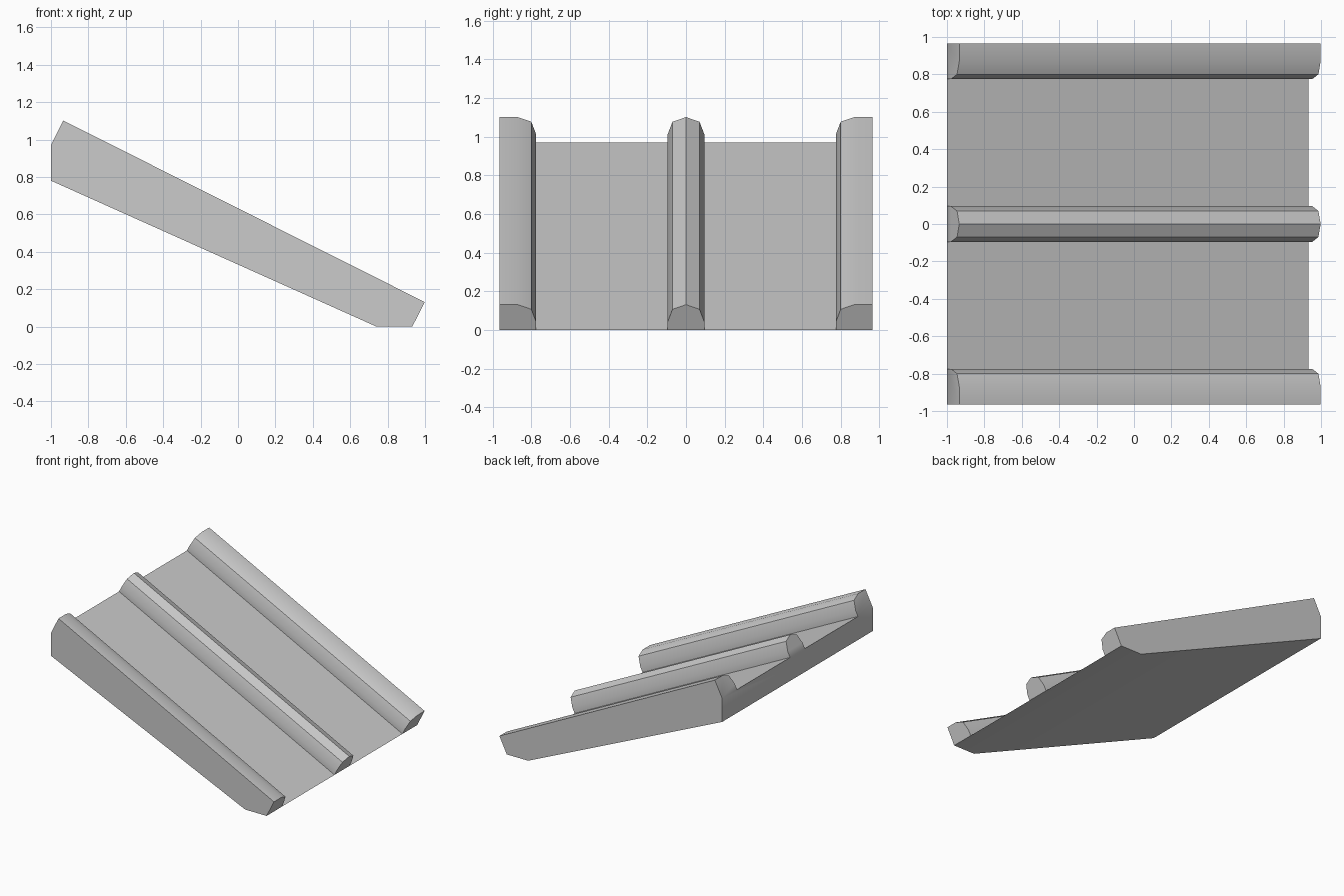
import bpy, bmesh, math
from mathutils import Vector

if "Cube" in bpy.data.objects:
    bpy.data.objects.remove(bpy.data.objects["Cube"])

# Deck line in the XZ plane: high and low ends of the top and the underside
top_ends = [Vector((-1, 0, 0.97)), Vector((0.932, 0, 0))]
base_ends = [Vector((-1, 0, 0.78)), Vector((0.74, 0, 0))]
slope = (top_ends[1] - top_ends[0]).normalized()
normal = Vector((-slope.z, 0, slope.x))
W = 0.965

# Cross-section (y, height above deck): side rail, deck, half of the middle rib
half = [(-W, 0), (-W, 0.147), (-0.87, 0.147), (-0.80, 0.12), (-0.775, 0.047), (-0.775, 0),
        (-0.095, 0), (-0.095, 0.047), (-0.07, 0.12), (0, 0.147)]
section = half + [(-y, h) for y, h in reversed(half[:-1])]
rails = [range(0, 6), range(6, 13), range(13, 19)]
deck_idx = [i for i, (y, h) in enumerate(section) if h == 0]

bm = bmesh.new()
rings, bases = [], []
for t, b in zip(top_ends, base_ends):
    rings.append([bm.verts.new(t + normal * h + Vector((0, y, 0))) for y, h in section])
    bases.append([bm.verts.new(b + Vector((0, y, 0))) for y in (-W, W)])
(hi, lo), (bhi, blo) = rings, bases

# Top surface along the slope (outer walls are made as single panels below)
for i in range(1, len(section) - 2):
    bm.faces.new((hi[i], lo[i], lo[i + 1], hi[i + 1]))

# Rail ends and slab ends
for ring, base in zip(rings, bases):
    for r in rails:
        bm.faces.new([ring[i] for i in r])
    bm.faces.new([ring[i] for i in deck_idx] + [base[1], base[0]])

# Flat side walls and underside
for s, a, b in ((0, 0, 1), (1, -1, -2)):
    bm.faces.new((bhi[s], hi[a], hi[b], lo[b], lo[a], blo[s]))
bm.faces.new((bhi[0], blo[0], blo[1], bhi[1]))

bmesh.ops.recalc_face_normals(bm, faces=bm.faces[:])
mesh = bpy.data.meshes.new("railed_ramp")
bm.to_mesh(mesh)
bm.free()
ramp = bpy.data.objects.new("railed_ramp", mesh)
bpy.context.collection.objects.link(ramp)

# Soft rail shoulders, sharp corners
bpy.context.view_layer.objects.active = ramp
ramp.select_set(True)
bpy.ops.object.shade_smooth_by_angle(angle=math.radians(30))
